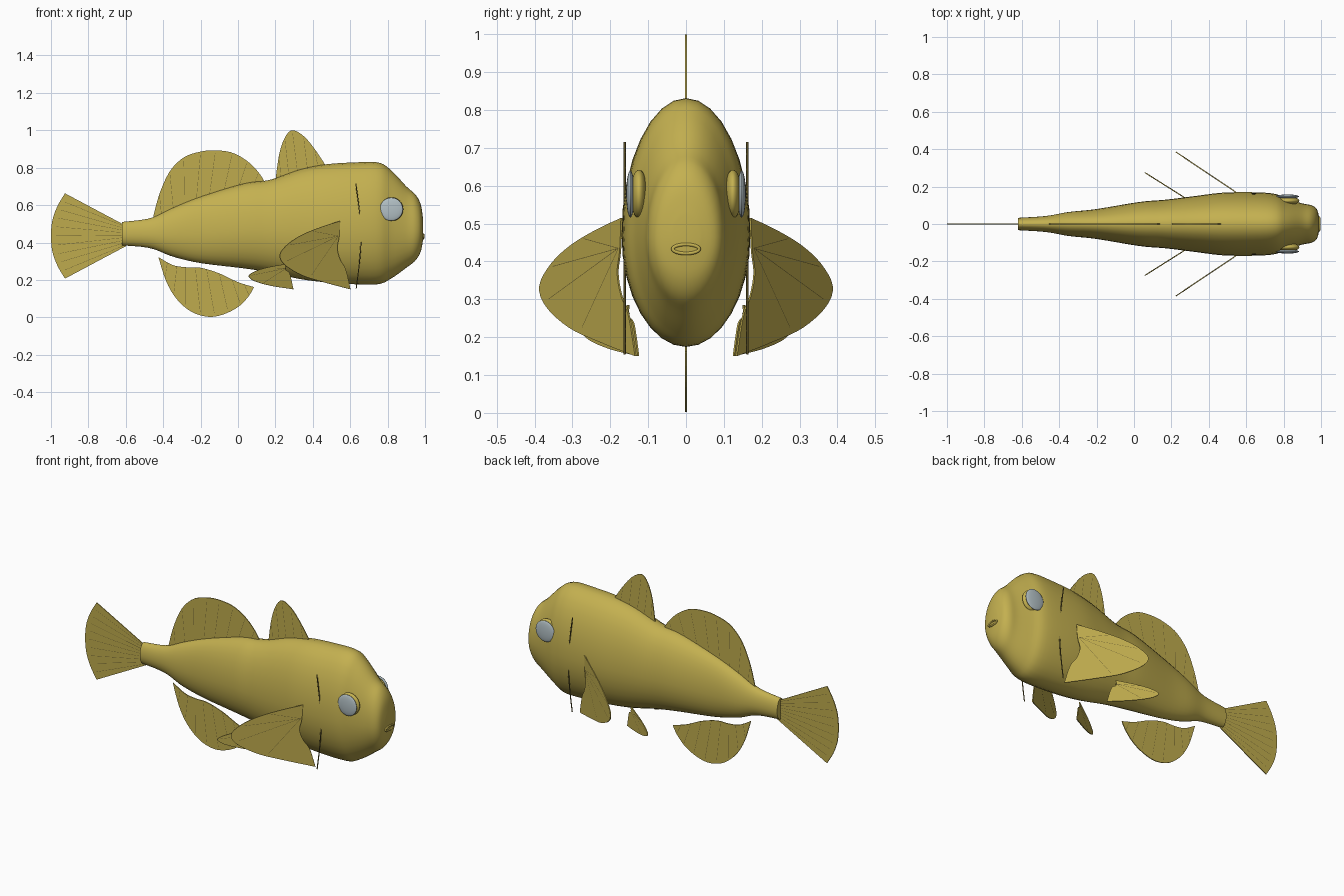
import bpy, math
from mathutils import Vector

if "Cube" in bpy.data.objects:
    bpy.data.objects.remove(bpy.data.objects["Cube"])


def material(name, rgb):
    m = bpy.data.materials.new(name)
    m.diffuse_color = (*rgb, 1)
    m.use_nodes = True
    m.node_tree.nodes["Principled BSDF"].inputs["Base Color"].default_value = m.diffuse_color
    return m


SKIN = material("olive yellow skin", (0.55, 0.435, 0.08))
FIN = material("olive fin", (0.52, 0.41, 0.075))
RAY = material("dark olive lines", (0.16, 0.125, 0.03))
EYE = material("pale blue eye", (0.45, 0.53, 0.56))


def mesh_object(name, verts, faces, mat, smooth=True):
    me = bpy.data.meshes.new(name)
    me.from_pydata(verts, [], faces)
    me.materials.append(mat)
    me.update()
    ob = bpy.data.objects.new(name, me)
    bpy.context.collection.objects.link(ob)
    for p in me.polygons:
        p.use_smooth = smooth
    return ob


def spline(points, t):
    """Catmull-Rom point at t in 0..1 along the points."""
    p = [Vector(q) for q in points]
    f = t * (len(p) - 1)
    i = min(int(f), len(p) - 2)
    f -= i
    b, c = p[i], p[i + 1]
    a = p[i - 1] if i else b
    d = p[i + 2] if i + 2 < len(p) else c
    return b + (c - a) * (f / 2) + (a * 2 - b * 5 + c * 4 - d) * (f * f / 2) \
        + (b * 3 - a - c * 3 + d) * (f ** 3 / 2)


def tubes(name, lines, radius, mat, cyclic=False):
    cu = bpy.data.curves.new(name, 'CURVE')
    cu.dimensions = '3D'
    cu.bevel_depth = radius
    cu.bevel_resolution = 1
    cu.materials.append(mat)
    for line in lines:
        s = cu.splines.new('POLY')
        s.points.add(len(line) - 1)
        for pt, co in zip(s.points, line):
            pt.co = (*co, 1)
        s.use_cyclic_u = cyclic
    ob = bpy.data.objects.new(name, cu)
    bpy.context.collection.objects.link(ob)
    return ob


def fin(name, base, edge, rays, place=lambda x: 0.0, root=None, steps=32):
    """Thin sheet between a base curve and an outer curve, with thin rays."""
    def at(p):
        return (p[0], place(p[0]), p[1])
    verts, faces = [], []
    for i in range(steps + 1):
        t = i / steps
        verts += [at(spline(base, t)), at(spline(edge, t))]
    for i in range(steps):
        k = 2 * i
        faces.append((k, k + 1, k + 3, k + 2))
    ob = mesh_object(name, verts, faces, FIN, False)
    mod = ob.modifiers.new("thickness", 'SOLIDIFY')
    mod.thickness = 0.005
    mod.offset = 0
    lines = []
    for i in range(rays):
        t = (i + 1) / (rays + 1)
        a = Vector(root) if root else spline(base, t)
        b = spline(edge, t)
        lines.append([at(a), at(a.lerp(b, 0.93))])
    tubes(name + "_rays", lines, 0.003, RAY)


# Body: lofted egg-shaped sections (x, bottom, top, half width)
sections = [
    (-0.62, 0.385, 0.51, 0.033), (-0.47, 0.37, 0.53, 0.043), (-0.35, 0.325, 0.585, 0.064),
    (-0.20, 0.29, 0.645, 0.08), (0.03, 0.262, 0.715, 0.118), (0.17, 0.24, 0.735, 0.13),
    (0.33, 0.205, 0.79, 0.15), (0.47, 0.187, 0.818, 0.167), (0.62, 0.177, 0.828, 0.17),
    (0.75, 0.177, 0.828, 0.162), (0.82, 0.208, 0.785, 0.135), (0.90, 0.265, 0.70, 0.11),
    (0.95, 0.305, 0.655, 0.10), (0.978, 0.355, 0.60, 0.078), (0.99, 0.42, 0.52, 0.035)]
rows, segs = 60, 32
verts, faces = [], []
for i in range(rows + 1):
    x, lo, hi, w = spline([Vector(s) for s in sections], i / rows)
    mid = lo + (hi - lo) * 0.45
    for j in range(segs):
        a = 2 * math.pi * j / segs
        s = math.sin(a)
        verts.append((x, w * math.cos(a), mid + s * (hi - mid if s > 0 else mid - lo)))
for i in range(rows):
    for j in range(segs):
        k = (j + 1) % segs
        faces.append((i * segs + j, i * segs + k, (i + 1) * segs + k, (i + 1) * segs + j))
faces.append(tuple(range(segs))[::-1])
faces.append(tuple(rows * segs + j for j in range(segs)))
body = mesh_object("body", verts, faces, SKIN)
body.data.polygons[-2].use_smooth = False

# Fins on the centre line
fin("front_dorsal_fin", [(0.20, 0.72), (0.32, 0.76), (0.47, 0.80)],
    [(0.20, 0.73), (0.22, 0.87), (0.25, 0.96), (0.29, 1.0), (0.35, 0.97), (0.41, 0.90), (0.47, 0.81)], 5)
fin("rear_dorsal_fin", [(-0.455, 0.52), (-0.33, 0.58), (-0.19, 0.63), (-0.02, 0.68), (0.14, 0.70)],
    [(-0.455, 0.53), (-0.42, 0.66), (-0.365, 0.78), (-0.29, 0.855), (-0.20, 0.886),
     (-0.12, 0.893), (-0.03, 0.88), (0.05, 0.835), (0.11, 0.775), (0.145, 0.72)], 8)
fin("anal_fin", [(-0.425, 0.322), (-0.35, 0.28), (-0.28, 0.268), (-0.20, 0.265), (-0.10, 0.235),
                 (0.0, 0.188), (0.085, 0.162)],
    [(-0.425, 0.32), (-0.385, 0.195), (-0.33, 0.10), (-0.25, 0.03), (-0.16, 0.003), (-0.08, 0.015),
     (0.0, 0.055), (0.055, 0.11), (0.085, 0.16)], 8)
fin("tail_fin", [(-0.60, 0.49), (-0.60, 0.44), (-0.60, 0.38)],
    [(-0.925, 0.663), (-0.965, 0.595), (-0.992, 0.52), (-1.0, 0.435),
     (-0.992, 0.35), (-0.965, 0.275), (-0.925, 0.207)], 9)

for side, label in ((-1, "right"), (1, "left")):
    # Paired fins, swept outwards
    fin(label + "_pectoral_fin",
        [(0.545, 0.515), (0.54, 0.43), (0.53, 0.37), (0.545, 0.31), (0.575, 0.255), (0.60, 0.152)],
        [(0.545, 0.515), (0.45, 0.485), (0.35, 0.445), (0.27, 0.395), (0.223, 0.335),
         (0.25, 0.28), (0.34, 0.225), (0.45, 0.19), (0.60, 0.15)], 4,
        lambda x: side * (0.17 + (0.545 - x) * 0.67), (0.535, 0.435))
    fin(label + "_pelvic_fin",
        [(0.255, 0.285), (0.253, 0.255), (0.275, 0.235), (0.295, 0.152)],
        [(0.255, 0.285), (0.17, 0.27), (0.10, 0.25), (0.058, 0.222),
         (0.09, 0.193), (0.18, 0.168), (0.295, 0.15)], 3,
        lambda x: side * (0.275 - (x - 0.058) * 0.63), (0.255, 0.262))

    # Gill cover line
    gill = [(0.63, 0.715), (0.65, 0.56), (0.658, 0.435), (0.65, 0.30), (0.632, 0.155)]
    pts = [spline(gill, i / 16) for i in range(17)]
    tubes(label + "_gill_line", [[(p[0], side * 0.162, p[1]) for p in pts]], 0.003, RAY)

    # Eye socket and eyeball
    for part, y, r, depth, mat in (("eye_socket", 0.124, 0.064, 0.023, SKIN),
                                   ("eye", 0.147, 0.062, 0.011, EYE)):
        bpy.ops.mesh.primitive_uv_sphere_add(segments=24, ring_count=16, location=(0.82, side * y, 0.578))
        ob = bpy.context.object
        ob.name = label + "_" + part
        ob.scale = (r, depth, r)
        ob.data.materials.append(mat)
        bpy.ops.object.shade_smooth()

# Mouth ring
ring = [(0.991, 0.035 * math.cos(a), 0.433 + 0.012 * math.sin(a))
        for a in (2 * math.pi * i / 24 for i in range(24))]
tubes("mouth", [ring], 0.005, SKIN, True)
